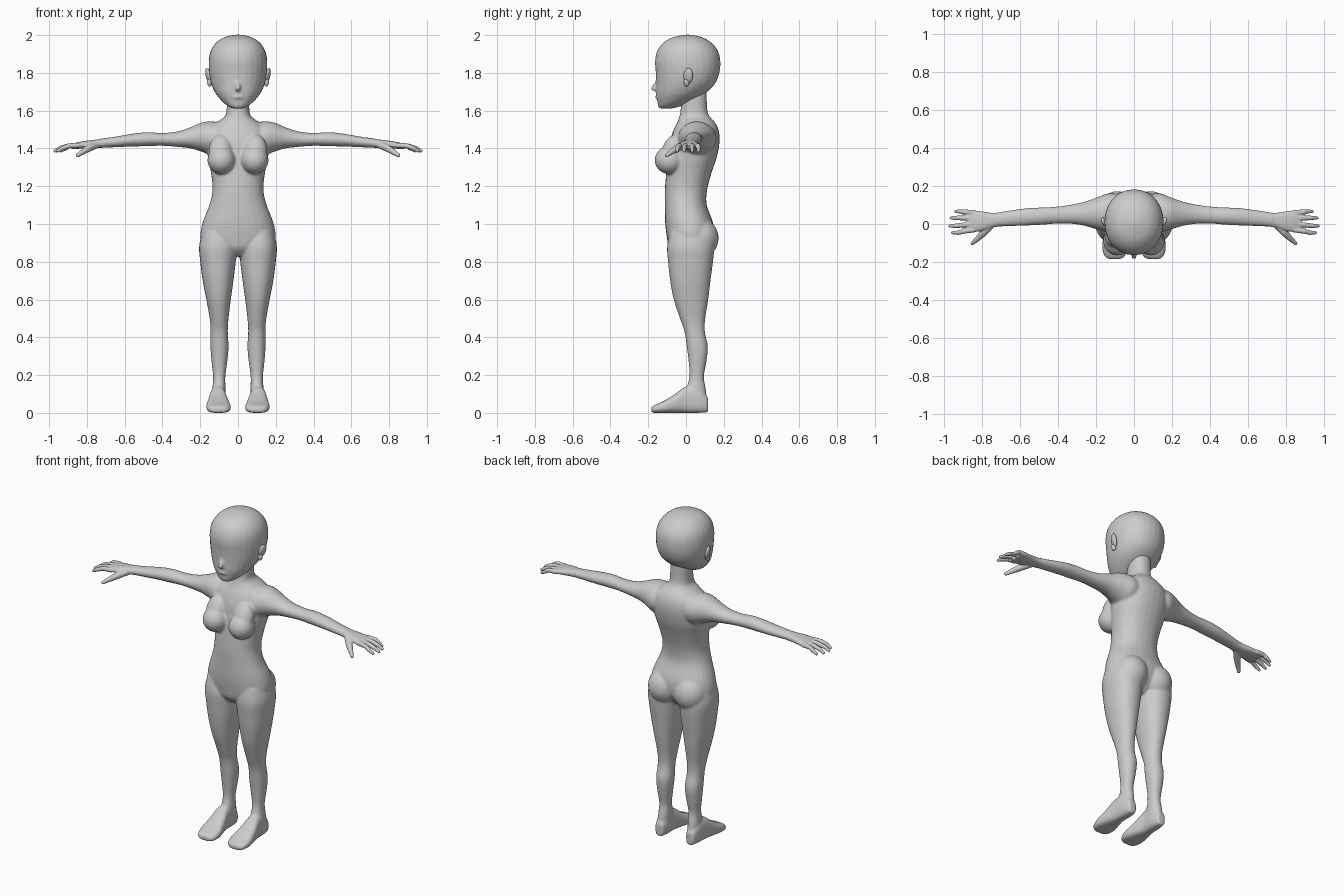
import bpy, bmesh, math
from mathutils import Vector, Matrix, Euler

cube = bpy.data.objects.get("Cube")
if cube:
    bpy.data.objects.remove(cube, do_unlink=True)

skin = bpy.data.materials.new("plain grey skin")
skin.use_nodes = True
GREY = (0.6, 0.6, 0.6, 1)
skin.diffuse_color = GREY
skin.node_tree.nodes["Principled BSDF"].inputs["Base Color"].default_value = GREY


def spline(rows, steps=4):
    """Catmull-Rom interpolation between cross-section rows."""
    out = []
    for i in range(len(rows) - 1):
        p0, p1 = rows[max(i - 1, 0)], rows[i]
        p2, p3 = rows[i + 1], rows[min(i + 2, len(rows) - 1)]
        for k in range(steps):
            t = k / steps
            out.append([b + 0.5 * t * (c - a + t * (2*a - 5*b + 4*c - d + t * (3*(b - c) + d - a)))
                        for a, b, c, d in zip(p0, p1, p2, p3)])
    return out + [list(rows[-1])]


def loft(bm, axis, rows, side=1, power=2.2, count=28):
    """Skin rows of (position, a min, a max, b min, b max) along an axis."""
    rings = []
    for s, a0, a1, b0, b1 in spline(rows):
        ring = []
        for k in range(count):
            t = math.tau * k / count
            c, n = math.cos(t), math.sin(t)
            u = math.copysign(abs(c) ** (2 / power), c)
            v = math.copysign(abs(n) ** (2 / power), n)
            a = (a0 + a1 + (a1 - a0) * u) / 2
            b = (b0 + b1 + (b1 - b0) * v) / 2
            x, y, z = {"x": (s, a, b), "y": (a, s, b), "z": (a, b, s)}[axis]
            ring.append(bm.verts.new((x * side, y, z)))
        rings.append(ring)
    for low, high in zip(rings, rings[1:]):
        for k in range(count):
            j = (k + 1) % count
            bm.faces.new((low[k], low[j], high[j], high[k]))
    bm.faces.new(rings[0])
    bm.faces.new(rings[-1])


def ball(bm, centre, radii, side=1, tilt=(0, 0, 0)):
    mat = Matrix.LocRotScale(Vector(centre), Euler(tilt), Vector(radii))
    mat = Matrix.Diagonal((side, 1, 1, 1)) @ mat
    bmesh.ops.create_uvsphere(bm, u_segments=24, v_segments=14, radius=1, matrix=mat)


def tube(bm, points, radii, side=1, count=12):
    """Tapered round limb through a few points."""
    rings = []
    path = [Vector((x * side, y, z)) for x, y, z in points]
    for i, p in enumerate(path):
        way = path[min(i + 1, len(path) - 1)] - path[max(i - 1, 0)]
        turn = way.to_track_quat("Z", "Y")
        rings.append([bm.verts.new(p + turn @ Vector((math.cos(math.tau * k / count) * radii[i],
                      math.sin(math.tau * k / count) * radii[i], 0))) for k in range(count)])
    for low, high in zip(rings, rings[1:]):
        for k in range(count):
            j = (k + 1) % count
            bm.faces.new((low[k], low[j], high[j], high[k]))
    bm.faces.new(rings[0])
    bm.faces.new(rings[-1])
    ball(bm, path[-1], [radii[-1]] * 3)


def finish(name, bm, voxel=0, smooth=0):
    bmesh.ops.recalc_face_normals(bm, faces=bm.faces)
    mesh = bpy.data.meshes.new(name)
    bm.to_mesh(mesh)
    bm.free()
    mesh.materials.append(skin)
    mesh.polygons.foreach_set("use_smooth", [True] * len(mesh.polygons))
    obj = bpy.data.objects.new(name, mesh)
    bpy.context.collection.objects.link(obj)
    if voxel:
        fuse = obj.modifiers.new("fuse", "REMESH")
        fuse.mode, fuse.voxel_size, fuse.use_smooth_shade = "VOXEL", voxel, True
    if smooth:
        relax = obj.modifiers.new("relax", "SMOOTH")
        relax.factor, relax.iterations = 0.5, smooth
    return obj


def centred(rows):
    return [(z, -w, w, front, back) for z, w, front, back in rows]


# Torso and neck: height, half width, front, back
body = bmesh.new()
loft(body, "z", centred([
    (.83, .05, -.05, .08), (.87, .13, -.088, .12), (.92, .195, -.1, .145), (1, .19, -.11, .145),
    (1.1, .152, -.112, .11), (1.18, .135, -.112, .112), (1.27, .143, -.105, .135),
    (1.36, .16, -.095, .165), (1.44, .165, -.085, .178), (1.5, .155, -.065, .172),
    (1.54, .11, -.045, .152), (1.57, .07, -.035, .125), (1.61, .06, -.028, .112),
    (1.72, .06, -.025, .11)]))

for side in (1, -1):
    # Bust and buttocks
    ball(body, (.088, -.088, 1.338), (.074, .078, .074), side)
    ball(body, (.092, -.075, 1.39), (.062, .052, .09), side, (-.4, 0, 0))
    ball(body, (.088, .075, .925), (.098, .098, .105), side)
    # Leg: height, inner, outer, front, back
    loft(body, "z", [
        (.96, .03, .19, -.085, .13), (.88, .008, .206, -.1, .148), (.8, .012, .2, -.095, .143),
        (.7, .024, .187, -.084, .13), (.6, .038, .168, -.065, .118), (.5, .05, .15, -.032, .102),
        (.43, .054, .145, -.008, .1), (.35, .05, .146, .004, .116), (.27, .057, .14, .014, .108),
        (.19, .067, .132, .018, .095), (.12, .066, .136, 0, .106), (.03, .07, .138, -.01, .112)], side)
    # Foot, from toes to heel: depth, inner, outer, sole, top
    loft(body, "y", [
        (-.184, .07, .135, .002, .03), (-.165, .045, .158, 0, .042), (-.12, .038, .168, 0, .062),
        (-.06, .05, .16, 0, .098), (0, .064, .148, 0, .14), (.07, .066, .142, 0, .13),
        (.117, .08, .13, .003, .08)], side, 2.8)
    # Arm: distance out, front, back, bottom, top
    loft(body, "x", [
        (.06, -.03, .15, 1.38, 1.53), (.13, -.045, .162, 1.36, 1.543), (.19, -.03, .142, 1.382, 1.538),
        (.25, -.012, .12, 1.4, 1.513), (.32, 0, .104, 1.408, 1.49), (.4, .002, .092, 1.414, 1.482),
        (.48, -.004, .087, 1.412, 1.486), (.56, -.008, .084, 1.41, 1.478),
        (.66, -.012, .07, 1.406, 1.461), (.74, -.016, .058, 1.402, 1.45)], side, 2)
finish("body", body, .007, 6)

# Head: height, half width, front, back
head = bmesh.new()
loft(head, "z", centred([
    (1.612, .03, -.14, -.07), (1.625, .055, -.148, -.025), (1.65, .085, -.152, .03),
    (1.69, .118, -.158, .1), (1.74, .141, -.158, .152), (1.8, .153, -.16, .177),
    (1.86, .155, -.164, .182), (1.91, .147, -.155, .172), (1.95, .125, -.13, .145),
    (1.98, .09, -.09, .105), (1.996, .048, -.04, .06), (2.002, .012, 0, .02)]), 1, 2.1)
# Nose and lips
tube(head, [(0, -.148, 1.765), (0, -.16, 1.738), (0, -.171, 1.718)], [.008, .012, .014])
ball(head, (0, -.152, 1.672), (.03, .011, .009))
finish("head", head, .007, 5)

# Ears
for side, name in ((1, "left_ear"), (-1, "right_ear")):
    ear = bmesh.new()
    ball(ear, (.156, .012, 1.785), (.013, .026, .042), side, (-.15, .2, -.35))
    ball(ear, (.15, .003, 1.75), (.013, .015, .022), side)
    finish(name, ear)

# Hands: palm, four fingers and a thumb
for side, name in ((1, "left_hand"), (-1, "right_hand")):
    hand = bmesh.new()
    loft(hand, "x", [
        (.7, -.012, .06, 1.406, 1.452), (.75, -.02, .059, 1.402, 1.447), (.8, -.036, .066, 1.4, 1.441),
        (.85, -.043, .072, 1.398, 1.432), (.88, -.04, .07, 1.397, 1.422)], side, 2.4)
    for base, tip, reach in ((.06, .066, .945), (.031, .032, .97), (0, -.01, .977), (-.03, -.046, .962)):
        tube(hand, [(.84, base, 1.416), (.895, (base + tip) / 2, 1.414),
                    (reach - .035, tip, 1.402), (reach - .008, tip, 1.387)],
             [.0145, .0135, .012, .0085], side)
    tube(hand, [(.75, -.002, 1.42), (.79, -.045, 1.402), (.82, -.075, 1.383), (.85, -.102, 1.363)],
         [.02, .02, .015, .01], side)
    finish(name, hand, .004, 3)
